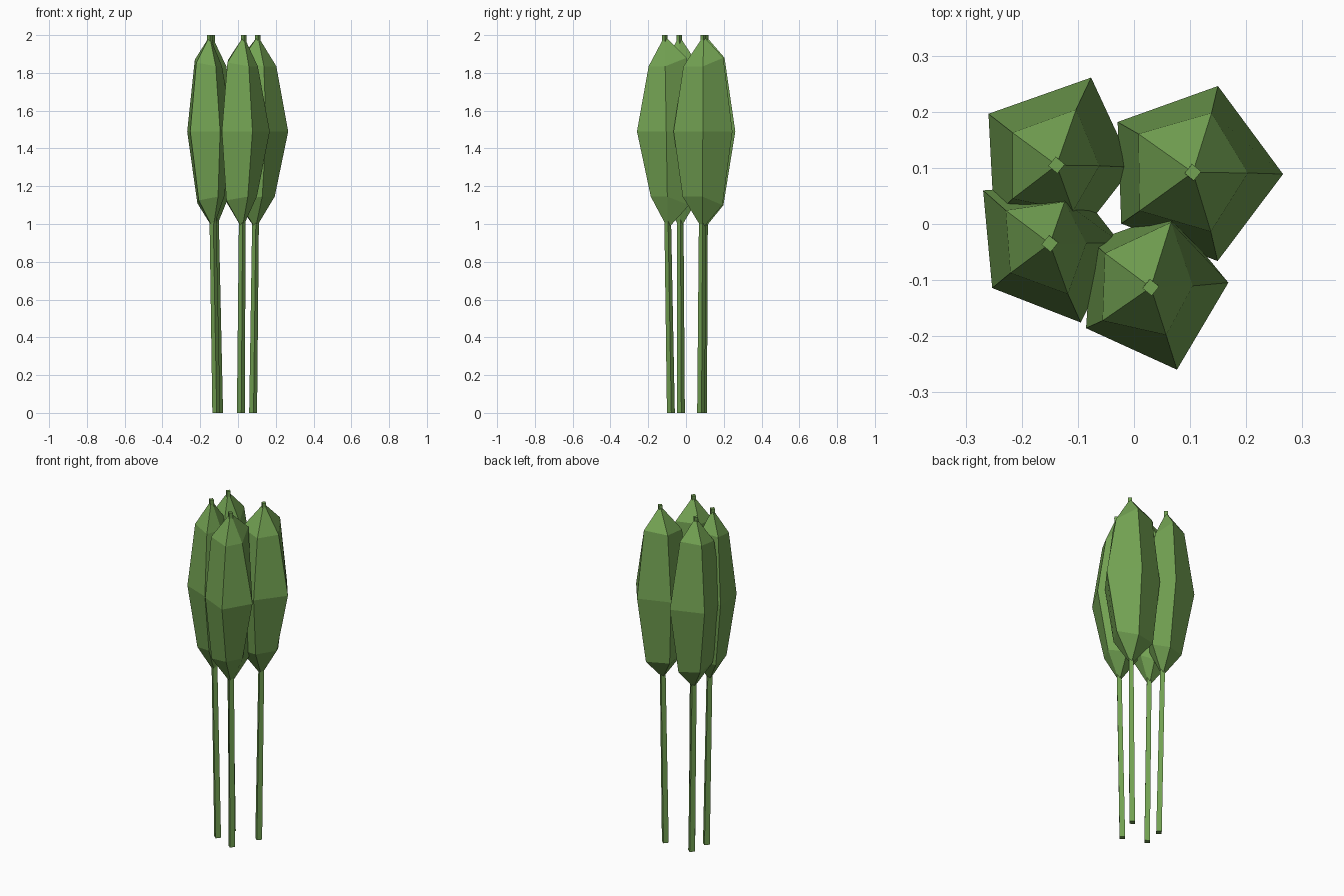
import bpy
import bmesh
from math import cos, sin, tau
from mathutils import Vector

cube = bpy.data.objects.get("Cube")
if cube:
    bpy.data.objects.remove(cube, do_unlink=True)

# One leafy green for everything
green = bpy.data.materials.new("reed_green")
green.use_nodes = True
colour = (0.17, 0.36, 0.085, 1)
green.diffuse_color = colour
green.node_tree.nodes["Principled BSDF"].inputs["Base Color"].default_value = colour

MID_Z = 1.49
# Distance of each shoulder corner above and below the widest ring
SHOULDER = (0.345, 0.39, 0.38, 0.365, 0.345)


def make_object(name, bm):
    bmesh.ops.recalc_face_normals(bm, faces=bm.faces)
    mesh = bpy.data.meshes.new(name)
    bm.to_mesh(mesh)
    bm.free()
    mesh.materials.append(green)
    obj = bpy.data.objects.new(name, mesh)
    bpy.context.collection.objects.link(obj)
    return obj


def bridge(bm, low, high):
    n = len(low)
    for i in range(n):
        j = (i + 1) % n
        bm.faces.new((low[i], low[j], high[j], high[i]))


def make_stem(name, foot, tip):
    # Slim four-sided tapering stalk running right through the head
    bm = bmesh.new()
    rings = []
    for centre, radius in ((foot, 0.021), (tip, 0.015)):
        rings.append([bm.verts.new(centre + radius * Vector(
            (cos(tau * i / 4 + 0.1), sin(tau * i / 4 + 0.1), 0))) for i in range(4)])
    bridge(bm, *rings)
    for ring in rings:
        bm.faces.new(ring)
    make_object(name, bm)


def make_head(name, foot, tip, wide, narrow):
    # Five-sided faceted bulb: point, shoulder, widest ring, shoulder, point
    bm = bmesh.new()

    def axis(z):
        point = foot.lerp(tip, z / 2)
        return Vector((point.x, point.y, z))

    rings = []
    for level, radii in ((-1, narrow), (0, wide), (1, narrow)):
        ring = []
        for i, r in enumerate(radii):
            a = tau * i / 5
            z = MID_Z + level * SHOULDER[i]
            ring.append(bm.verts.new(axis(z) + Vector((r * cos(a), r * sin(a), 0))))
        rings.append(ring)
    bridge(bm, rings[0], rings[1])
    bridge(bm, rings[1], rings[2])
    for ring, z in ((rings[0], 0.975), (rings[2], 1.995)):
        apex = bm.verts.new(axis(z))
        for i in range(5):
            bm.faces.new((ring[i], ring[(i + 1) % 5], apex))
    make_object(name, bm)


# Each reed: foot, tip, widest radii and shoulder radii by corner
REEDS = {
    "back_left": ((0.08, 0.08), (0.105, 0.092),
                  (0.167, 0.165, 0.158, 0.15, 0.163), (0.1, 0.112, 0.118, 0.115, 0.11)),
    "back_right": ((-0.1, 0.09), (-0.138, 0.105),
                   (0.126, 0.168, 0.162, 0.15, 0.12), (0.073, 0.105, 0.1, 0.1, 0.085)),
    "front_right": ((-0.115, -0.027), (-0.15, -0.035),
                    (0.116, 0.11, 0.158, 0.138, 0.15), (0.062, 0.078, 0.1, 0.09, 0.095)),
    "front_left": ((0.015, -0.08), (0.03, -0.113),
                   (0.142, 0.13, 0.125, 0.138, 0.163), (0.076, 0.12, 0.1, 0.105, 0.092)),
}

for place, (foot, tip, wide, narrow) in REEDS.items():
    foot, tip = Vector((*foot, 0)), Vector((*tip, 2))
    make_stem("stem_" + place, foot, tip)
    make_head("head_" + place, foot, tip, wide, narrow)
